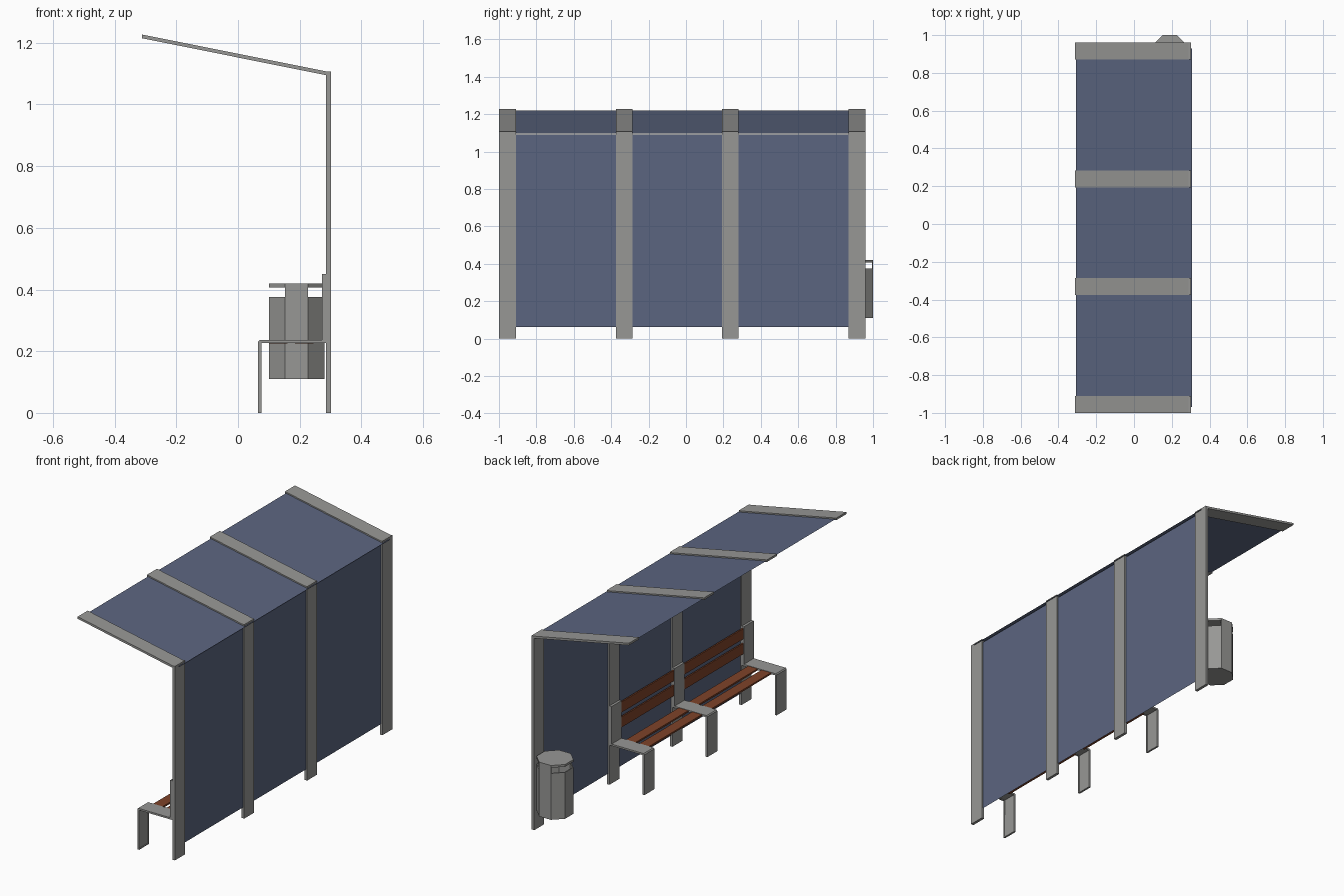
import bpy, bmesh, math

if "Cube" in bpy.data.objects:
    bpy.data.objects.remove(bpy.data.objects["Cube"])


def material(name, rgb):
    m = bpy.data.materials.new(name)
    m.diffuse_color = (*rgb, 1)
    m.use_nodes = True
    m.node_tree.nodes["Principled BSDF"].inputs["Base Color"].default_value = m.diffuse_color
    return m


METAL = material("grey metal", (0.31, 0.31, 0.30))
GLASS = material("blue glass", (0.105, 0.13, 0.215))
WOOD = material("brown wood", (0.21, 0.055, 0.022))


def finish(name, bm, mat, recalc=True):
    if recalc:
        bmesh.ops.recalc_face_normals(bm, faces=bm.faces)
    me = bpy.data.meshes.new(name)
    bm.to_mesh(me)
    bm.free()
    me.materials.append(mat)
    ob = bpy.data.objects.new(name, me)
    bpy.context.collection.objects.link(ob)
    return ob


def prism(name, profile, y0, y1, mat, recess=()):
    """Extrude an x-z profile along y; recess lists profile edges to hollow."""
    bm = bmesh.new()
    a = [bm.verts.new((x, y0, z)) for x, z in profile]
    b = [bm.verts.new((x, y1, z)) for x, z in profile]
    n = len(a)
    bm.faces.new(a)
    bm.faces.new(b[::-1])
    sides = [bm.faces.new((a[i], b[i], b[(i + 1) % n], a[(i + 1) % n])) for i in range(n)]
    bmesh.ops.recalc_face_normals(bm, faces=bm.faces)
    if recess:
        bmesh.ops.inset_region(bm, faces=[sides[i] for i in recess], thickness=0.008)
        bmesh.ops.inset_region(bm, faces=[sides[i] for i in recess], thickness=0.0005, depth=-0.004)
    return finish(name, bm, mat, False)


def box(name, x0, x1, y0, y1, z0, z1, mat):
    return prism(name, [(x0, z0), (x1, z0), (x1, z1), (x0, z1)], y0, y1, mat)


def sheet(name, top, bottom, y0, y1, mat):
    """Thin glass sheet between two x-z points."""
    bm = bmesh.new()
    pts = [(top, y0), (top, y1), (bottom, y1), (bottom, y0)]
    bm.faces.new([bm.verts.new((p[0], y, p[1])) for p, y in pts])
    return finish(name, bm, mat)


# Frames: post and sloping roof beam as one bent profile
frame = [(0.286, 0), (0.302, 0), (0.302, 1.107), (0.288, 1.107),
         (-0.312, 1.227), (-0.312, 1.215), (0.286, 1.095)]
post_y = [-0.955, -0.330, 0.237, 0.915]
HW = 0.045
for i, y in enumerate(post_y):
    prism(f"shelter_frame_{i + 1}", frame, y - HW, y + HW, METAL)

# Glass wall and roof
sheet("wall_glass", (0.294, 1.09), (0.294, 0.062), -0.97, 0.93, GLASS)
sheet("roof_glass", (-0.306, 1.2185), (0.308, 1.0955), -0.97, 0.93, GLASS)

# Bench brackets and backrest plates on three frames
bracket = [(0.065, 0), (0.065, 0.230), (0.070, 0.236), (0.286, 0.236),
           (0.286, 0.226), (0.076, 0.226), (0.076, 0)]
for i, y in enumerate(post_y[:3]):
    prism(f"bench_bracket_{i + 1}", bracket, y - HW, y + HW, METAL, recess=(4, 5))
    box(f"backrest_plate_{i + 1}", 0.272, 0.287, y - HW, y + HW, 0.235, 0.45, METAL)

# Wooden slats spanning each bay
for i in range(2):
    y0, y1 = post_y[i] + HW - 0.01, post_y[i + 1] - HW + 0.01
    for j, x in enumerate((0.10, 0.185)):
        box(f"seat_slat_{i + 1}_{j + 1}", x, x + 0.06, y0, y1, 0.2245, 0.234, WOOD)
    for j, z in enumerate((0.295, 0.38)):
        box(f"back_slat_{i + 1}_{j + 1}", 0.2745, 0.283, y0, y1, z, z + 0.06, WOOD)

# Octagonal litter bin
CX, CY, R = 0.190, 0.910, 0.0975


def ring(bm, r, z):
    return [bm.verts.new((CX + r * math.cos(math.radians(22.5 + 45 * k)),
                          CY + r * math.sin(math.radians(22.5 + 45 * k)), z)) for k in range(8)]


def lathe(name, steps, mat):
    bm = bmesh.new()
    rings = [ring(bm, r, z) for r, z in steps]
    bm.faces.new(rings[0])
    bm.faces.new(rings[-1])
    for p, q in zip(rings, rings[1:]):
        for k in range(8):
            bm.faces.new((p[k], p[(k + 1) % 8], q[(k + 1) % 8], q[k]))
    return finish(name, bm, mat)


lathe("bin_body", [(R, 0.11), (R, 0.375), (R - 0.006, 0.375), (R - 0.006, 0.116)], METAL)
lathe("bin_lid", [(R, 0.407), (R, 0.42)], METAL)
# Uprights holding the lid
for name, y in (("bin_front_upright", CY - 0.090), ("bin_back_upright", CY + 0.084)):
    box(name, CX - 0.037, CX + 0.037, y, y + 0.006, 0.37, 0.41, METAL)
